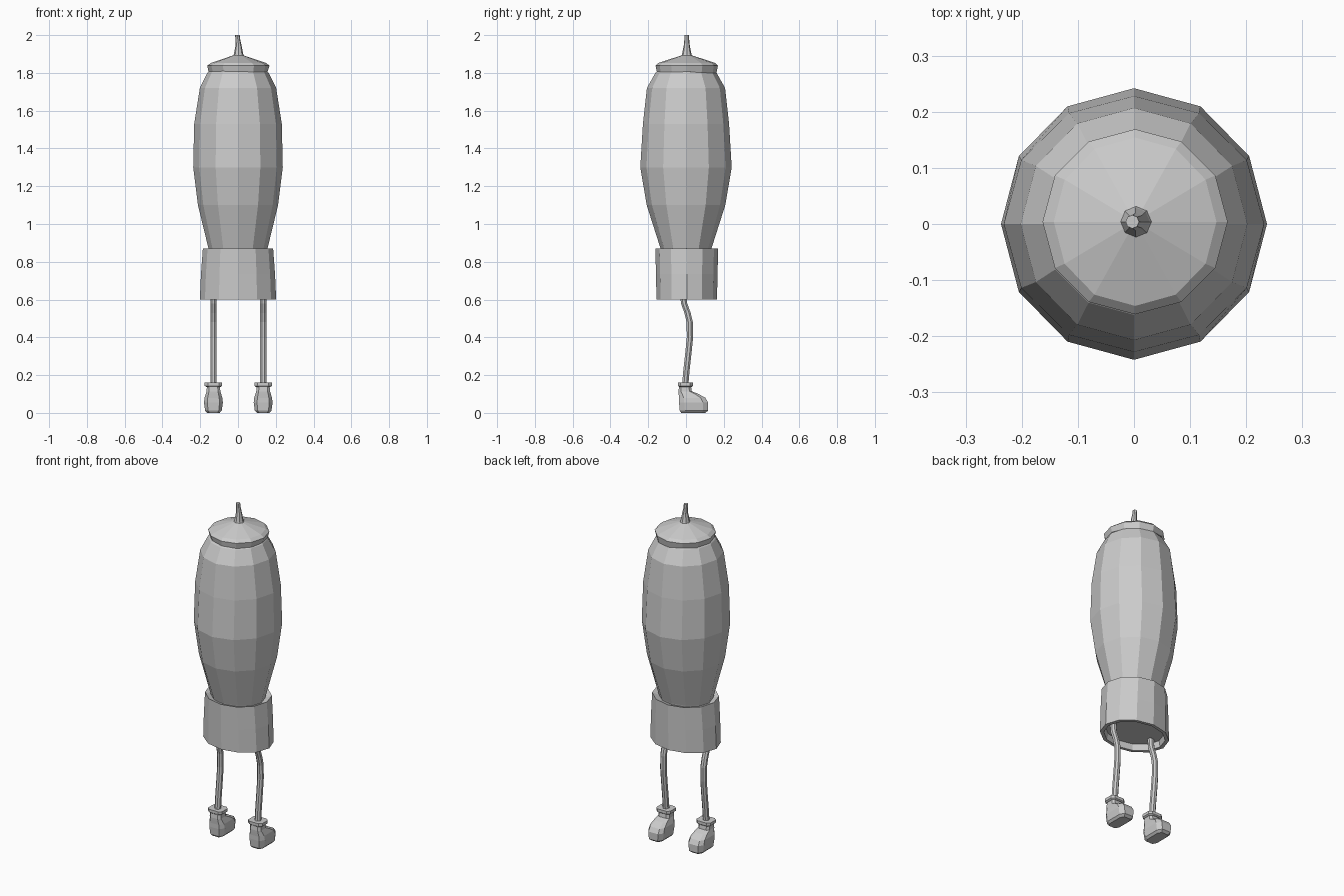
import bpy, bmesh, math

if "Cube" in bpy.data.objects:
    bpy.data.objects.remove(bpy.data.objects["Cube"], do_unlink=True)

grey = bpy.data.materials.new("plain grey")
grey.use_nodes = True
grey.diffuse_color = (0.6, 0.6, 0.6, 1)
grey.node_tree.nodes["Principled BSDF"].inputs["Base Color"].default_value = (0.6, 0.6, 0.6, 1)


def ring(z, rx, ry, cx=0, cy=0, sides=12, square=1.0, turn=0.0):
    """Closed ring; a square value under 1 pushes it toward a box."""
    points = []
    for i in range(sides):
        a = 2 * math.pi * (i + turn) / sides
        c, s = math.cos(a), math.sin(a)
        points.append((cx + rx * math.copysign(abs(c) ** square, c),
                       cy + ry * math.copysign(abs(s) ** square, s), z))
    return points


def loft(name, rings, cap_start=True, cap_end=True):
    """Skin a stack of rings into one flat-shaded object."""
    bm = bmesh.new()
    loops = [[bm.verts.new(p) for p in r] for r in rings]
    n = len(loops[0])
    for low, high in zip(loops, loops[1:]):
        for i in range(n):
            j = (i + 1) % n
            bm.faces.new((low[i], low[j], high[j], high[i]))
    if cap_start:
        bm.faces.new(loops[0][::-1])
    if cap_end:
        bm.faces.new(loops[-1])
    bmesh.ops.recalc_face_normals(bm, faces=bm.faces)
    mesh = bpy.data.meshes.new(name)
    bm.to_mesh(mesh)
    bm.free()
    mesh.materials.append(grey)
    obj = bpy.data.objects.new(name, mesh)
    bpy.context.collection.objects.link(obj)
    return obj


# Bulging twelve-sided body, slightly oval where it enters the skirt
body_profile = [(0.80, 0.135, 0.12), (0.865, 0.155, 0.133), (1.10, 0.212, 0.208),
                (1.30, 0.237, 0.242), (1.53, 0.232, 0.228), (1.72, 0.202, 0.207),
                (1.80, 0.162, 0.162), (1.82, 0.14, 0.14)]
loft("body", [ring(z, rx, ry) for z, rx, ry in body_profile])

# Cap with an uneven lower rim and a shallow cone on top
rim = [(x, y, z + 0.008 * math.cos(i * math.pi / 2))
       for i, (x, y, z) in enumerate(ring(1.80, 0.155, 0.157, 0.002, 0.004))]
cap_profile = [(1.838, 0.165, 0.165), (1.853, 0.145, 0.15), (1.895, 0.02, 0.02)]
loft("cap", [rim] + [ring(z, rx, ry, 0.002, 0.004) for z, rx, ry in cap_profile])

# Bent, tapering stem
stem_profile = [(1.885, 0.03, 0.004), (1.90, 0.025, 0.003), (1.945, 0.016, 0.003),
                (1.975, 0.013, -0.001), (2.0, 0.012, -0.003)]
loft("stem", [ring(z, r, r, x, 0.004, 8) for z, r, x in stem_profile])

# Oval skirt: outer wall, recessed underside and ledge against the body
skirt_profile = [(0.635, 0.172, 0.135), (0.60, 0.18, 0.142), (0.60, 0.202, 0.16),
                 (0.735, 0.196, 0.163), (0.87, 0.186, 0.166), (0.855, 0.145, 0.125)]
loft("skirt", [ring(z, rx, ry, 0, 0.004) for z, rx, ry in skirt_profile])

leg_path = [(0.16, -0.003), (0.22, 0.002), (0.32, 0.013), (0.40, 0.021),
            (0.48, 0.020), (0.53, 0.008), (0.58, -0.010), (0.64, -0.016)]
# Height, half width, heel and toe position
shoe_profile = [(0.0, 0.034, -0.028, 0.105), (0.012, 0.046, -0.036, 0.12),
                (0.055, 0.052, -0.040, 0.12), (0.080, 0.049, -0.040, 0.105),
                (0.102, 0.042, -0.041, 0.065), (0.114, 0.038, -0.041, 0.032),
                (0.142, 0.036, -0.038, 0.028)]
cuff_profile = [(0.138, 0.040, 0.035), (0.143, 0.048, 0.041), (0.160, 0.048, 0.041)]

for side, x in (("left", 0.133), ("right", -0.13)):
    # Thin bent leg
    loft(side + "_leg", [ring(z, 0.018, 0.018, x, y, 8, 1, 0.5) for z, y in leg_path])
    # Boxy shoe with a rounded toe
    loft(side + "_shoe", [ring(z, w, (toe - heel) / 2, x, (toe + heel) / 2, 8, 0.5, 0.5)
                          for z, w, heel, toe in shoe_profile])
    # Cuff around the ankle
    loft(side + "_cuff", [ring(z, rx, ry, x, -0.003, 8, 0.5, 0.5)
                          for z, rx, ry in cuff_profile])
